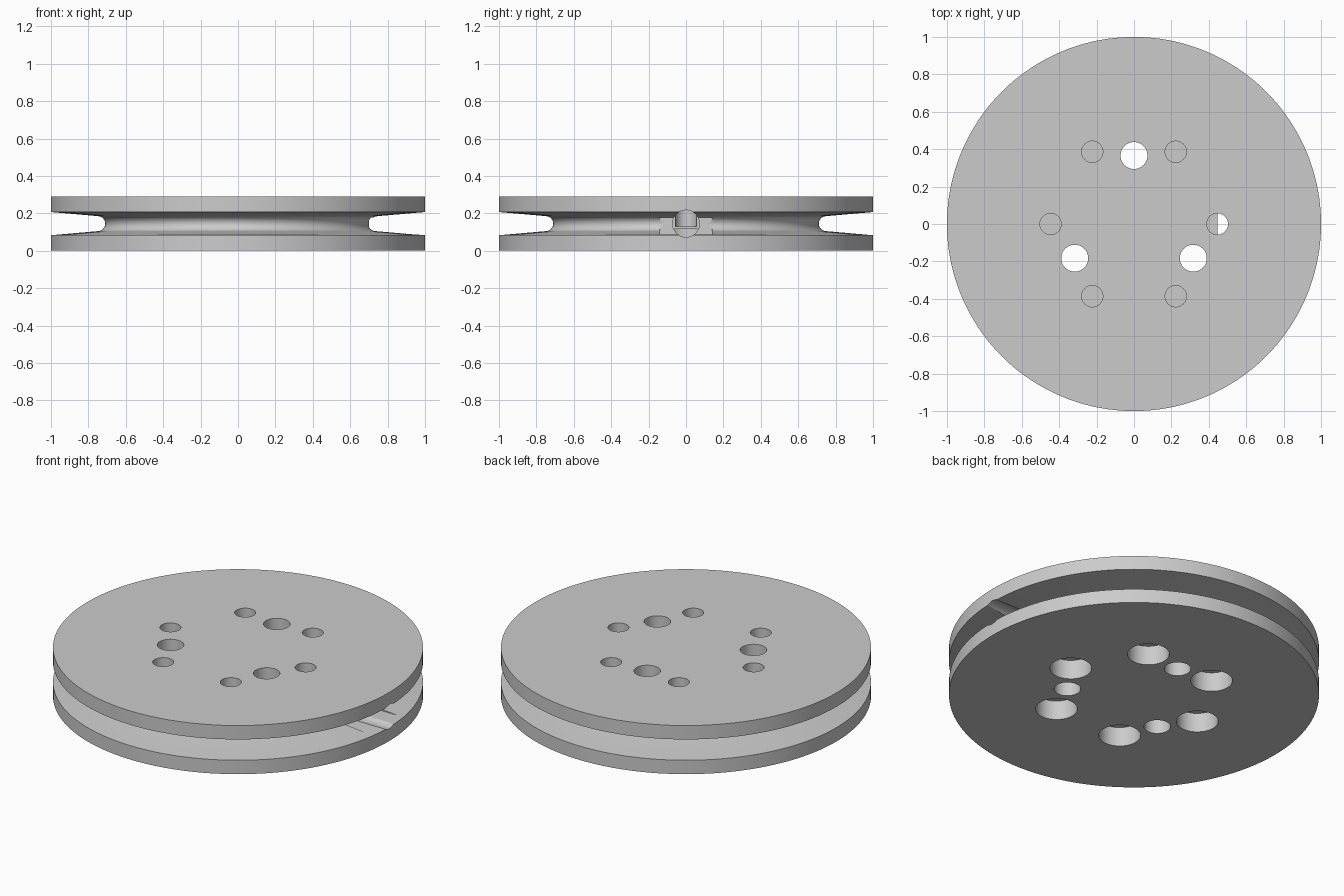
import bpy, bmesh, math
from mathutils import Matrix, Vector

cube = bpy.data.objects.get("Cube")
if cube:
    bpy.data.objects.remove(cube, do_unlink=True)

HEIGHT, MID = 0.29, 0.145
BOLT_RADIUS, PIN_RADIUS = 0.446, 0.366

grey = bpy.data.materials.new("plain grey")
grey.use_nodes = True
grey.diffuse_color = (0.6, 0.6, 0.6, 1)
grey.node_tree.nodes["Principled BSDF"].inputs["Base Color"].default_value = (0.6, 0.6, 0.6, 1)


def add_object(name, bm):
    bmesh.ops.recalc_face_normals(bm, faces=bm.faces)
    mesh = bpy.data.meshes.new(name)
    bm.to_mesh(mesh)
    bm.free()
    mesh.materials.append(grey)
    obj = bpy.data.objects.new(name, mesh)
    bpy.context.collection.objects.link(obj)
    return obj


def lathe(name, profile, steps):
    bm = bmesh.new()
    verts = [bm.verts.new((r, 0, z)) for r, z in profile]
    edges = [bm.edges.new(pair) for pair in zip(verts, verts[1:])]
    bmesh.ops.spin(bm, geom=verts + edges, axis=(0, 0, 1), cent=(0, 0, 0),
                   angle=math.tau, steps=steps, use_merge=True)
    bmesh.ops.remove_doubles(bm, verts=bm.verts, dist=1e-5)
    # Flat end caps
    bmesh.ops.holes_fill(bm, edges=[e for e in bm.edges if e.is_boundary], sides=0)
    return add_object(name, bm)


def cut(target, bm):
    cutter = add_object("cutter", bm)
    cutter.hide_render = True
    mod = target.modifiers.new("cut", "BOOLEAN")
    mod.operation, mod.solver, mod.object = "DIFFERENCE", "EXACT", cutter
    bpy.context.view_layer.objects.active = target
    bpy.ops.object.modifier_apply(modifier=mod.name)
    bpy.data.objects.remove(cutter, do_unlink=True)


def bore(target, radius, start, end):
    """Drill a round hole between two points."""
    start, end = Vector(start), Vector(end)
    axis = end - start
    turn = axis.to_track_quat("Z", "Y").to_matrix().to_4x4()
    bm = bmesh.new()
    bmesh.ops.create_cone(bm, cap_ends=True, segments=48, radius1=radius, radius2=radius,
                          depth=axis.length,
                          matrix=Matrix.Translation((start + end) / 2) @ turn)
    cut(target, bm)


# Grooved wheel: tapering groove walls meet a round groove floor
floor_arc = []
for i in range(13):
    a = math.radians(94 + i * 172 / 12)
    floor_arc.append((0.75 + 0.04 * math.cos(a), MID + 0.04 * math.sin(a)))
profile = [(1, HEIGHT), (1, MID + 0.062)] + floor_arc + [(1, MID - 0.062), (1, 0)]
wheel = lathe("pulley_wheel", profile, 180)

# Flat pocket and radial cord hole on the left side of the groove
pocket = bmesh.new()
bmesh.ops.create_cube(pocket, size=1, matrix=Matrix.Translation((0.9, 0, 0.1315))
                      @ Matrix.Diagonal((0.4, 0.28, 0.091, 1)))
cut(wheel, pocket)
bore(wheel, 0.072, (1.1, 0, MID), (BOLT_RADIUS, 0, MID))

# Six bolt holes: narrow from the top, wide from below, thin web between
for i in range(6):
    a = i * math.tau / 6
    x, y = BOLT_RADIUS * math.cos(a), BOLT_RADIUS * math.sin(a)
    bore(wheel, 0.057, (x, y, 0.13), (x, y, 0.4))
    bore(wheel, 0.113, (x, y, -0.1), (x, y, 0.115))

# Three through holes
for i in range(3):
    a = math.pi / 2 + i * math.tau / 3
    x, y = PIN_RADIUS * math.cos(a), PIN_RADIUS * math.sin(a)
    bore(wheel, 0.072, (x, y, -0.1), (x, y, 0.4))

# Smooth walls with sharp rims
bpy.ops.object.select_all(action="DESELECT")
wheel.select_set(True)
bpy.context.view_layer.objects.active = wheel
bpy.ops.object.shade_smooth_by_angle(angle=math.radians(30))
